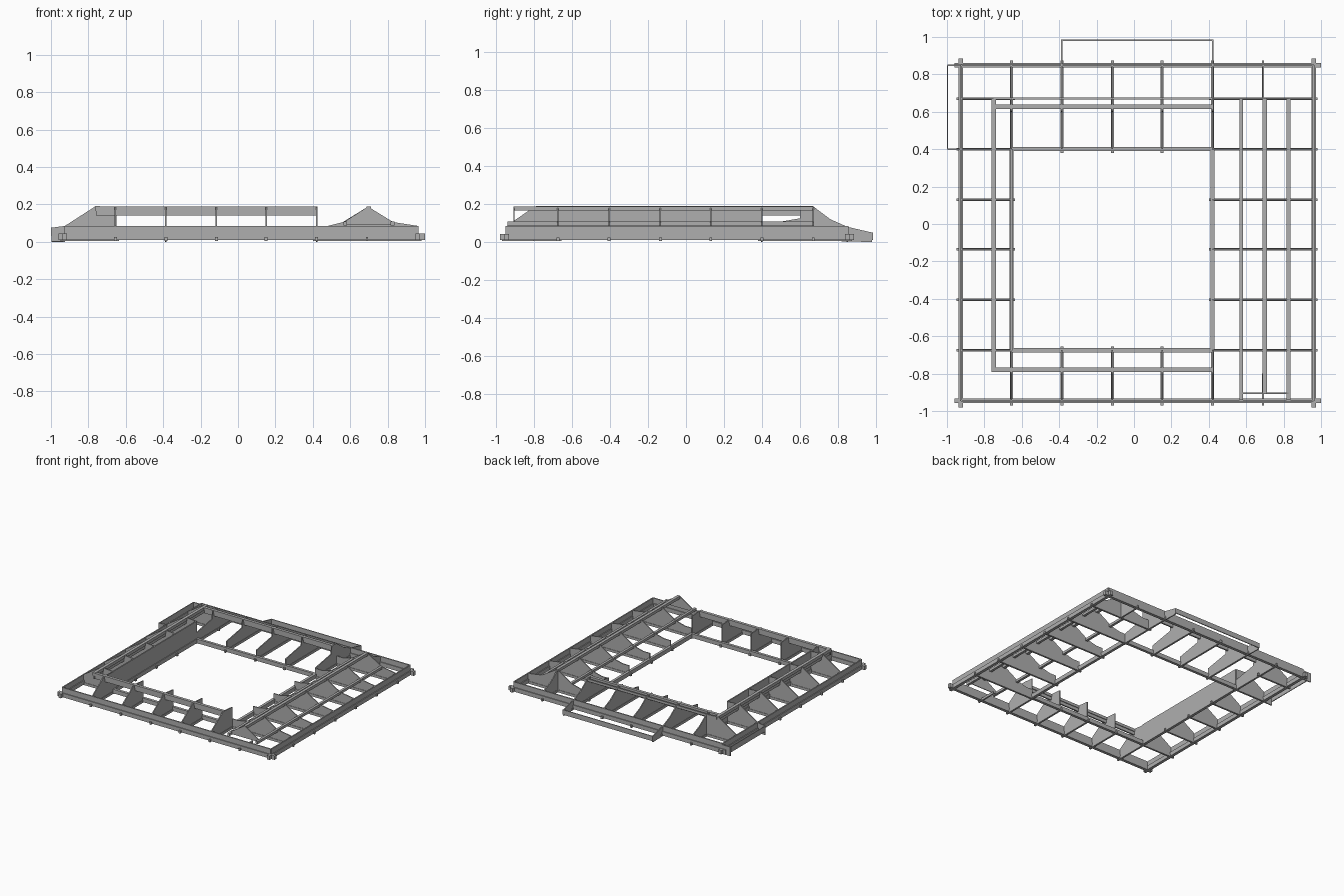
import bpy
import bmesh
from mathutils import Vector

cube = bpy.data.objects.get("Cube")
if cube:
    bpy.data.objects.remove(cube, do_unlink=True)

grey = bpy.data.materials.new("plain grey")
grey.use_nodes = True
shade = (0.43, 0.43, 0.43, 1)
grey.diffuse_color = shade
grey.node_tree.nodes["Principled BSDF"].inputs["Base Color"].default_value = shade


def plate(name, axis, pos, profile, thick=0.008):
    """Upright plate at axis=pos, outline given as (distance along, height)."""
    bm = bmesh.new()
    half = thick / 2

    def point(u, z, w):
        return Vector((w, u, z)) if axis == "x" else Vector((u, w, z))

    face = bm.faces.new([bm.verts.new(point(u, z, pos - half)) for u, z in profile])
    out = bmesh.ops.extrude_face_region(bm, geom=[face])
    moved = [v for v in out["geom"] if isinstance(v, bmesh.types.BMVert)]
    bmesh.ops.translate(bm, verts=moved, vec=point(0, 0, thick))
    bmesh.ops.recalc_face_normals(bm, faces=bm.faces)
    mesh = bpy.data.meshes.new(name)
    bm.to_mesh(mesh)
    bm.free()
    mesh.materials.append(grey)
    obj = bpy.data.objects.new(name, mesh)
    bpy.context.collection.objects.link(obj)
    return obj


def beam(name, axis, pos, start, end, low, high, width):
    """Straight bar lying at axis=pos."""
    return plate(name, axis, pos,
                 [(start, low), (end, low), (end, high), (start, high)], width)


LEFT, RIGHT, FRONT, BACK = -0.925, 0.96, -0.945, 0.85
IN_L, IN_R, IN_F, IN_B = -0.655, 0.42, -0.675, 0.40
RIB_X = [-0.655, -0.385, -0.115, 0.15, 0.42]
RIB_Y = [-0.675, -0.405, -0.135, 0.13, 0.40, 0.67]
FLOOR = 0.015

# Outer frame: upright board with a low rail along it
for side in (LEFT, RIGHT):
    beam("outer_side_rail", "x", side, -0.98, 0.885, 0.01, 0.043, 0.024)
    beam("outer_side_board", "x", side, FRONT, BACK, 0.01, 0.085, 0.01)
for side in (FRONT, BACK):
    beam("outer_cross_rail", "y", side, -0.96, 1.0, 0.01, 0.043, 0.024)
    beam("outer_cross_board", "y", side, LEFT, RIGHT, 0.01, 0.085, 0.01)

# Inner frame around the opening
for side in (IN_L, IN_R):
    beam("inner_side_rail", "x", side, IN_F, IN_B, 0.01, 0.043, 0.022)
for side in (IN_F, IN_B):
    beam("inner_cross_rail", "y", side, IN_L, IN_R, 0.01, 0.043, 0.022)
beam("inner_fascia", "x", IN_L, IN_F, IN_B, 0.04, 0.185, 0.01)

# Front and back ribs with their floor battens
for x in RIB_X:
    plate("front_rib", "x", x, [(FRONT, FLOOR), (IN_F, FLOOR), (IN_F, 0.18),
                                (-0.77, 0.188), (-0.80, 0.185), (FRONT, 0.085)])
    outer = [(BACK, 0.08), (BACK, FLOOR)]
    if x in (-0.385, 0.42):
        outer = [(BACK, 0.08), (0.98, 0.05), (0.98, 0)]
    plate("back_rib", "x", x, [(IN_B, FLOOR), (IN_B, 0.09), (0.60, 0.125),
                               (0.605, 0.188), (0.665, 0.188), (0.76, 0.12)] + outer)
    beam("front_batten", "x", x, -0.97, -0.655, 0.005, 0.025, 0.015)
    beam("back_batten", "x", x, 0.38, 0.875, 0.005, 0.025, 0.015)

# Left-hand sloped ribs and right-hand gable ribs
for y in RIB_Y:
    outer = [(LEFT, 0.085), (LEFT, FLOOR)]
    if y == 0.40:
        outer = [(LEFT, 0.085), (-0.997, 0.075), (-0.997, 0)]
    plate("slope_rib", "y", y, [(IN_L, FLOOR), (IN_L, 0.183), (-0.735, 0.188),
                                (-0.765, 0.188)] + outer)
    plate("gable_rib", "y", y, [(IN_R, FLOOR), (IN_R, 0.085), (0.48, 0.085),
                                (0.56, 0.105), (0.695, 0.188), (0.83, 0.105),
                                (RIGHT, 0.085), (RIGHT, FLOOR)])
    beam("slope_batten", "y", y, -0.95, -0.635, 0.005, 0.025, 0.015)
    beam("gable_batten", "y", y, 0.40, 0.98, 0.005, 0.025, 0.015)

# Raised rails around three sides
for y, end in ((-0.778, -0.76), (0.628, -0.74)):
    beam("raised_cross_board", "y", y, end, IN_R, 0.14, 0.187, 0.012)
    beam("raised_cross_cap", "y", y, end, IN_R, 0.165, 0.188, 0.024)
beam("raised_side_board", "x", -0.75, -0.79, 0.67, 0.14, 0.187, 0.012)
beam("raised_side_cap", "x", -0.75, -0.79, 0.67, 0.165, 0.19, 0.024)
beam("back_top_strip", "y", 0.67, -0.75, IN_R, 0.165, 0.185, 0.01)

# Gable ridge, eaves and end plate
beam("gable_ridge", "x", 0.698, -0.905, 0.67, 0.165, 0.188, 0.024)
for x in (0.573, 0.826):
    beam("gable_eave", "x", x, -0.94, 0.67, 0.088, 0.108, 0.02)
plate("gable_end", "y", -0.905, [(0.57, 0.09), (0.83, 0.09), (0.83, 0.105),
                                 (0.695, 0.188), (0.57, 0.108)], 0.006)
plate("hip_rib", "x", 0.69, [(0.67, FLOOR), (0.67, 0.188), (0.76, 0.12),
                             (BACK, 0.08), (BACK, FLOOR)])
beam("hip_batten", "x", 0.69, 0.67, 0.875, 0.005, 0.025, 0.012)
beam("gable_front_batten", "x", 0.69, -0.97, -0.80, 0.005, 0.025, 0.012)

# Projecting step brackets at the back and the side
beam("back_step_strip", "y", 0.982, -0.389, 0.424, 0.01, 0.05, 0.007)
beam("side_step_strip", "x", -0.997, 0.40, BACK, 0.03, 0.075, 0.006)
beam("side_step_end", "y", BACK, -0.997, LEFT, 0.0, 0.075, 0.008)
